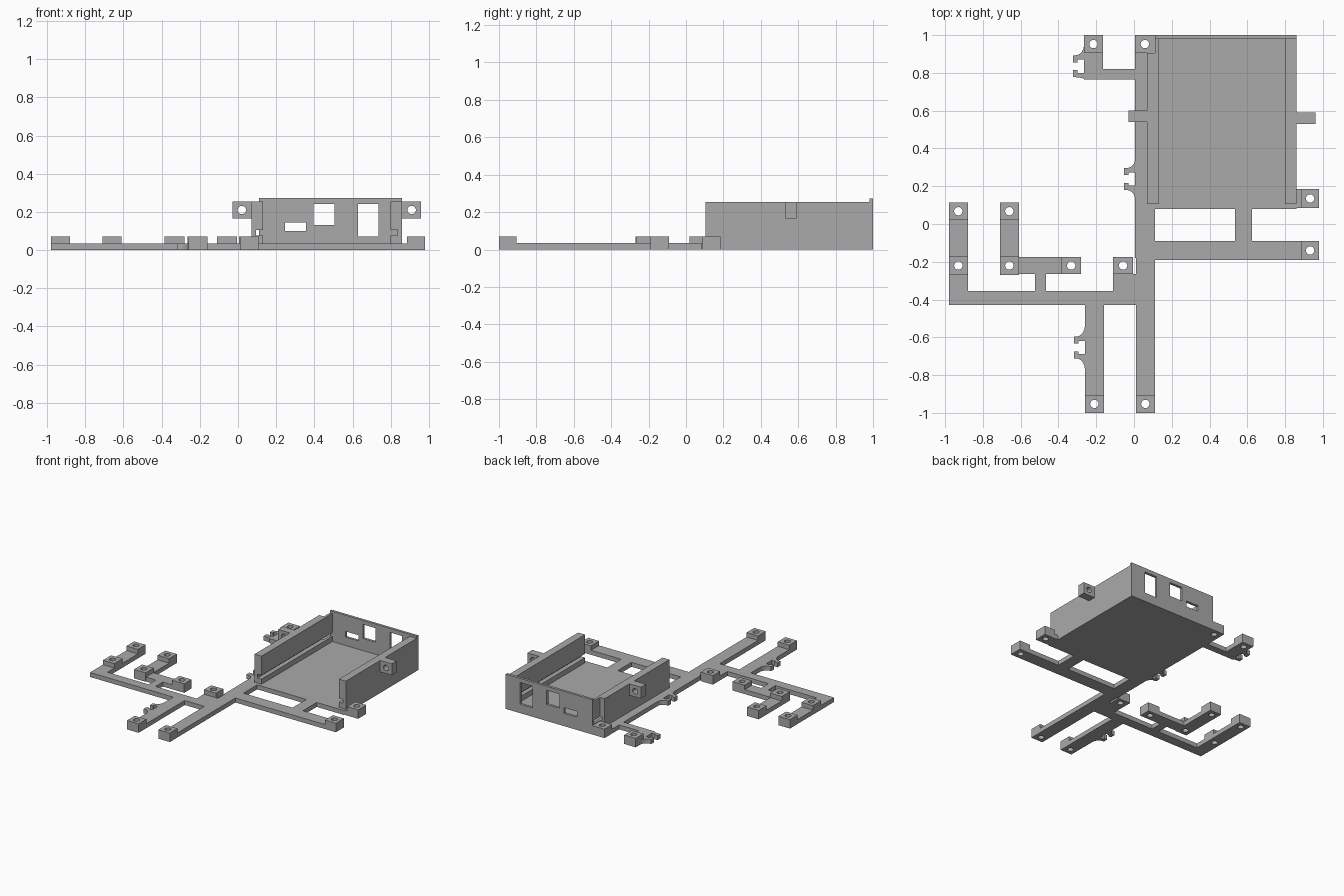
import bpy
import bmesh
from math import cos, sin, pi

if "Cube" in bpy.data.objects:
    bpy.data.objects.remove(bpy.data.objects["Cube"])

grey = bpy.data.materials.new("plain grey")
grey.use_nodes = True
COLOUR = (0.4, 0.4, 0.4, 1)
grey.diffuse_color = COLOUR
grey.node_tree.nodes["Principled BSDF"].inputs["Base Color"].default_value = COLOUR

T = 0.035       # frame thickness
PAD = 0.07      # pad height
WALL = 0.255    # side wall height


def rect(x0, x1, y0, y1):
    return [(x0, y0), (x1, y0), (x1, y1), (x0, y1)]


def circle(cx, cy, r=0.022, n=28):
    return [(cx + r * cos(2 * pi * i / n), cy + r * sin(2 * pi * i / n)) for i in range(n)]


def plate(name, outline, lo, hi, holes=(), axis="z"):
    """Extrude an outline with holes along z, or along y for upright profiles."""
    def place(u, v, w):
        return (u, v, w) if axis == "z" else (u, w, v)

    bm = bmesh.new()
    for loop in [outline, *holes]:
        verts = [bm.verts.new(place(u, v, lo)) for u, v in loop]
        for i, v in enumerate(verts):
            bm.edges.new((v, verts[i - 1]))
    bmesh.ops.triangle_fill(bm, edges=bm.edges[:], use_beauty=True)
    out = bmesh.ops.extrude_face_region(bm, geom=bm.faces[:], use_keep_orig=True)
    moved = [g for g in out["geom"] if isinstance(g, bmesh.types.BMVert)]
    bmesh.ops.translate(bm, verts=moved, vec=place(0, 0, hi - lo))
    bmesh.ops.recalc_face_normals(bm, faces=bm.faces[:])
    mesh = bpy.data.meshes.new(name)
    bm.to_mesh(mesh)
    bm.free()
    mesh.materials.append(grey)
    ob = bpy.data.objects.new(name, mesh)
    bpy.context.collection.objects.link(ob)
    return ob


# Flat frame arms, butted together
arms = {
    "tray_floor": (0.11, 0.86, 0.08, 1.0),
    "spine_rear": (0.005, 0.11, -0.18, 0.905),
    "spine_front": (0.01, 0.11, -0.905, -0.18),
    "cross_arm_left": (-0.98, 0.01, -0.43, -0.355),
    "outer_arm_front": (-0.98, -0.88, -0.355, -0.27),
    "outer_arm_rear": (-0.98, -0.88, -0.17, 0.02),
    "inner_arm": (-0.71, -0.61, -0.17, 0.02),
    "inner_cross_arm": (-0.61, -0.385, -0.265, -0.175),
    "inner_link": (-0.525, -0.465, -0.355, -0.265),
    "spine_pad_link": (-0.11, 0.01, -0.355, -0.265),
    "front_leg": (-0.26, -0.16, -0.905, -0.43),
    "cross_arm_right": (0.11, 0.885, -0.19, -0.09),
    "right_link": (0.535, 0.625, -0.09, 0.08),
    "right_pad_link": (0.86, 0.885, 0.085, 0.185),
    "rear_arm": (-0.265, 0.005, 0.765, 0.82),
    "rear_arm_end": (-0.265, -0.165, 0.82, 0.905),
}
for name, r in arms.items():
    plate(name, rect(*r), 0, T)

# Raised screw pads
pads = {
    "rear_pad": (-0.265, -0.165, 0.905, 1.0),
    "tray_corner_pad": (0.005, 0.11, 0.905, 1.0),
    "right_rear_pad": (0.885, 0.98, 0.085, 0.185),
    "right_front_pad": (0.885, 0.98, -0.19, -0.09),
    "outer_rear_pad": (-0.98, -0.88, 0.02, 0.115),
    "outer_front_pad": (-0.98, -0.88, -0.27, -0.17),
    "inner_rear_pad": (-0.71, -0.61, 0.02, 0.115),
    "inner_front_pad": (-0.71, -0.61, -0.27, -0.17),
    "inner_cross_pad": (-0.385, -0.28, -0.265, -0.175),
    "spine_pad": (-0.11, -0.005, -0.265, -0.175),
    "front_leg_pad": (-0.26, -0.16, -1.0, -0.905),
    "spine_front_pad": (0.01, 0.11, -1.0, -0.905),
}
for name, (x0, x1, y0, y1) in pads.items():
    hole = circle((x0 + x1) / 2, (y0 + y1) / 2)
    plate(name, rect(x0, x1, y0, y1), 0, PAD, [hole])


# Cable clips: two hooked prongs, each blending into the arm with a curve
def clip(name, base, yc, reaches):
    tip = base - 0.058
    for side, reach in zip((1, -1), reaches):
        points = [(base, 0.035), (tip + 0.025, 0.035), (tip + 0.025, 0.021),
                  (tip, 0.021), (tip, 0.058)]
        for i in range(9):
            a = pi / 2 * i / 8
            points.append((tip + 0.012 + (base - tip - 0.012) * sin(a),
                           0.058 + reach * (1 - cos(a))))
        label = "rear" if side > 0 else "front"
        plate(f"{name}_{label}_prong", [(x, yc + side * y) for x, y in points], 0, T)


clip("rear_clip", -0.265, 0.835, (0.055, 0.012))
clip("spine_clip", 0.005, 0.238, (0.045, 0.045))
clip("front_clip", -0.26, -0.654, (0.06, 0.06))

# Side walls with a board groove along the inside
profile = [(0.07, T), (0.13, T), (0.13, 0.075), (0.095, 0.075),
           (0.095, 0.105), (0.13, 0.105), (0.13, WALL), (0.07, WALL)]
plate("left_wall", profile, 0.105, 0.905, axis="y")
plate("right_wall", [(0.93 - x, z) for x, z in profile], 0.105, 0.985, axis="y")

# Left wall is thinned beside the corner pad
plate("left_wall_rear_lower", rect(0.11, 0.13, T, 0.075), 0.905, 0.985, axis="y")
plate("left_wall_rear_upper", rect(0.11, 0.13, 0.105, WALL), 0.905, 0.985, axis="y")

# Back wall with port openings
ports = [rect(0.245, 0.355, 0.10, 0.145),
         rect(0.395, 0.505, 0.13, 0.24),
         rect(0.63, 0.735, 0.07, 0.24)]
plate("back_wall", rect(0.11, 0.86, T, 0.272), 0.98, 1.0, ports, axis="y")

# Side screw tabs
plate("left_tab", rect(-0.03, 0.07, 0.165, WALL), 0.54, 0.6,
      [circle(0.02, 0.21)], axis="y")
plate("right_tab", rect(0.86, 0.96, 0.165, WALL), 0.53, 0.59,
      [circle(0.91, 0.21)], axis="y")
